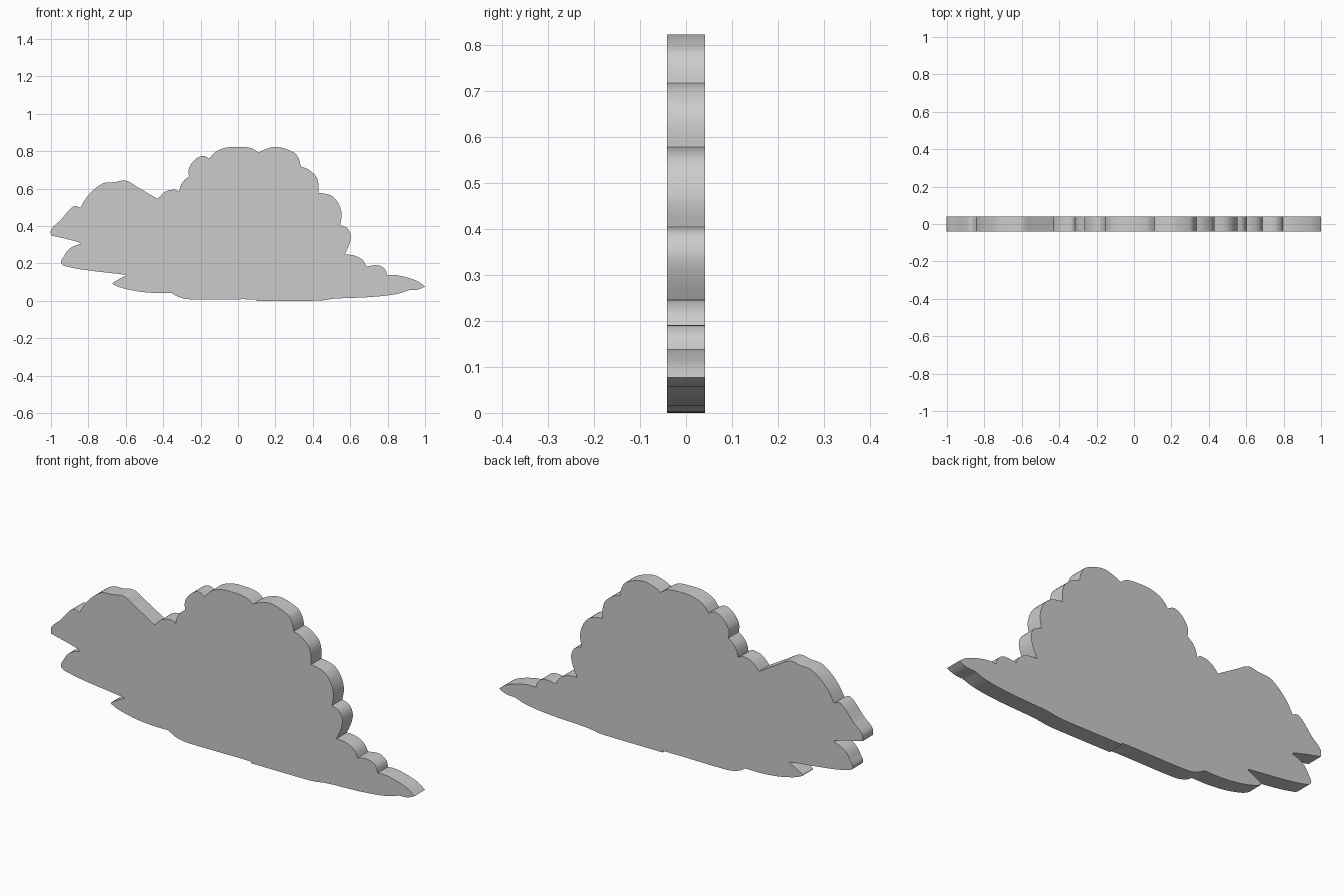
import bpy, bmesh
from mathutils import Vector
from mathutils.geometry import interpolate_bezier

if "Cube" in bpy.data.objects:
    bpy.data.objects.remove(bpy.data.objects["Cube"])

HALF_DEPTH = 0.041

# Each lobe runs smoothly through its points; lobes meet in sharp creases.
# The next lobe starts where the previous one ends.
left_puff = [
    [(-1.0, .35), (-.997, .385), (-.95, .43), (-.88, .505), (-.843, .497)],
    [(-.80, .565), (-.725, .627), (-.66, .635), (-.60, .643), (-.54, .61), (-.43, .545)],
    [(-.39, .583), (-.34, .595), (-.315, .583)],
    [(-.30, .63), (-.262, .665)],
]
crown = [
    [(-.262, .71), (-.23, .755), (-.19, .775), (-.152, .76)],
    [(-.12, .797), (-.06, .82), (.01, .823), (.07, .817), (.11, .793)],
    [(.15, .812), (.21, .823), (.30, .793), (.325, .76), (.335, .718)],
]
right_steps = [
    [(.38, .70), (.423, .655), (.43, .578)],
    [(.51, .555), (.552, .48), (.545, .405)],
    [(.588, .385), (.603, .335), (.57, .247)],
    [(.62, .243), (.665, .22), (.687, .183)],
    [(.75, .19), (.785, .17), (.797, .137)],
    [(.85, .137), (.95, .11), (1.0, .077)],
]
underside = [
    [(.96, .06), (.915, .057)],
    [(.84, .035), (.70, .02), (.52, .012), (.43, .001), (.1, .0)],
    [(.1, .008), (-.25, .008), (-.31, .018), (-.355, .042)],
    [(-.46, .043), (-.57, .057), (-.67, .09), (-.65, .108), (-.595, .137)],
    [(-.605, .14), (-.80, .163), (-.90, .18), (-.945, .20), (-.93, .24), (-.90, .28), (-.843, .305)],
    [(-.85, .313), (-1.0, .35)],
]


def smooth_path(pts, steps=6):
    """Bezier path through pts, tangents taken from neighbouring points."""
    pts = [Vector((x, 0, z)) for x, z in pts]
    n, out = len(pts), []
    for i in range(n - 1):
        a, b = pts[i], pts[i + 1]
        reach = (b - a).length / 3
        ha = a + (b - pts[i - 1]).normalized() * reach if i else None
        hb = b - (pts[i + 2] - a).normalized() * reach if i < n - 2 else None
        ha = ha or a.lerp(hb or b, 0.5)
        hb = hb or b.lerp(ha, 0.5)
        out += interpolate_bezier(a, ha, hb, b, steps)[1:]
    return out


# Closed cloud outline
outline, last = [], left_puff[0][0]
for lobe in left_puff + crown + right_steps + underside:
    pts = lobe if lobe[0] == last else [last] + lobe
    outline += smooth_path(pts)
    last = lobe[-1]

# Flat slab extruded from the outline
bm = bmesh.new()
face = bm.faces.new([bm.verts.new((p.x, -HALF_DEPTH, max(p.z, 0))) for p in outline])
ext = bmesh.ops.extrude_face_region(bm, geom=[face], use_keep_orig=True)
moved = [g for g in ext["geom"] if isinstance(g, bmesh.types.BMVert)]
bmesh.ops.translate(bm, verts=moved, vec=(0, 2 * HALF_DEPTH, 0))
bmesh.ops.recalc_face_normals(bm, faces=bm.faces)
mesh = bpy.data.meshes.new("cloud")
bm.to_mesh(mesh)
bm.free()

cloud = bpy.data.objects.new("cloud", mesh)
bpy.context.collection.objects.link(cloud)
bpy.context.view_layer.objects.active = cloud
cloud.select_set(True)
bpy.ops.object.shade_smooth_by_angle()
